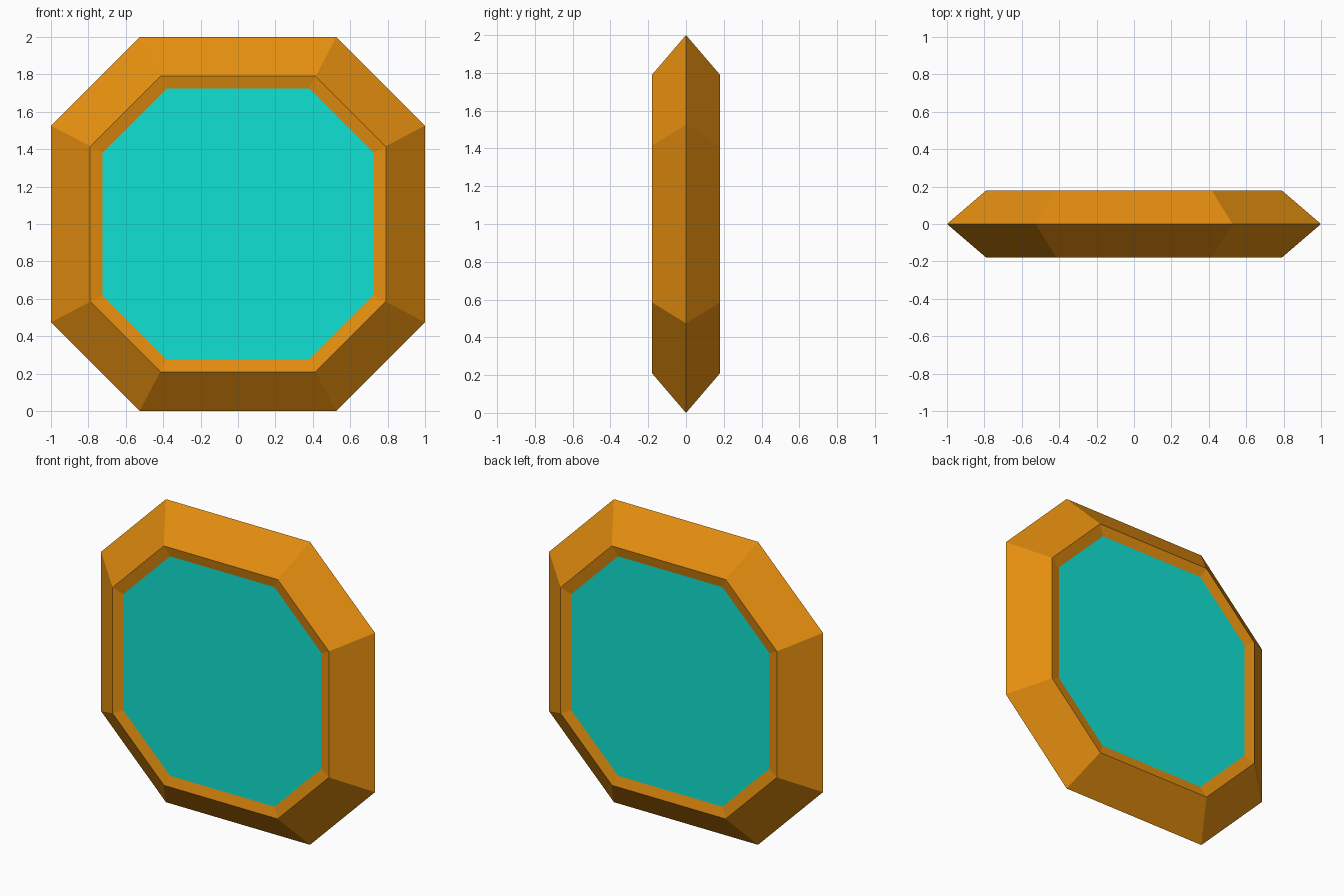
import bpy, bmesh

if "Cube" in bpy.data.objects:
    bpy.data.objects.remove(bpy.data.objects["Cube"])


def srgb(r, g, b):
    f = lambda c: c / 12.92 if c <= 0.04045 else ((c + 0.055) / 1.055) ** 2.4
    return (f(r / 255), f(g / 255), f(b / 255), 1)


def material(name, col):
    m = bpy.data.materials.new(name)
    m.diffuse_color = col
    m.use_nodes = True
    m.node_tree.nodes["Principled BSDF"].inputs["Base Color"].default_value = m.diffuse_color
    return m


def octagon(bm, half, y):
    # octagon with long flat sides and shorter depth corners, centred at z = 1
    c = half * 0.526
    pts = [(c, half), (half, c), (half, -c), (c, -half),
           (-c, -half), (-half, -c), (-half, c), (-c, half)]
    return [bm.verts.new((px, y, 1 + pz)) for px, pz in pts]


def build(name, sections, mat, closed):
    bm = bmesh.new()
    rings = [octagon(bm, h, y) for h, y in sections]
    pairs = list(zip(rings, rings[1:]))
    if closed:
        pairs.append((rings[-1], rings[0]))
    else:
        bm.faces.new(rings[0])
        bm.faces.new(rings[-1])
    for a, b in pairs:
        for i in range(8):
            j = (i + 1) % 8
            bm.faces.new((a[i], a[j], b[j], b[i]))
    bmesh.ops.recalc_face_normals(bm, faces=bm.faces)
    me = bpy.data.meshes.new(name)
    bm.to_mesh(me)
    bm.free()
    me.materials.append(mat)
    ob = bpy.data.objects.new(name, me)
    bpy.context.collection.objects.link(ob)


orange = material("amber orange", srgb(230, 143, 15))
teal = material("teal", srgb(17, 225, 210))

# bevelled frame with a shallow inner lip
build("frame", [(1, 0), (0.79, -0.18), (0.70, -0.158), (0.70, 0.158), (0.79, 0.18)], orange, True)
# flat panel filling the frame
build("panel", [(0.727, -0.164), (0.727, 0.164)], teal, False)
